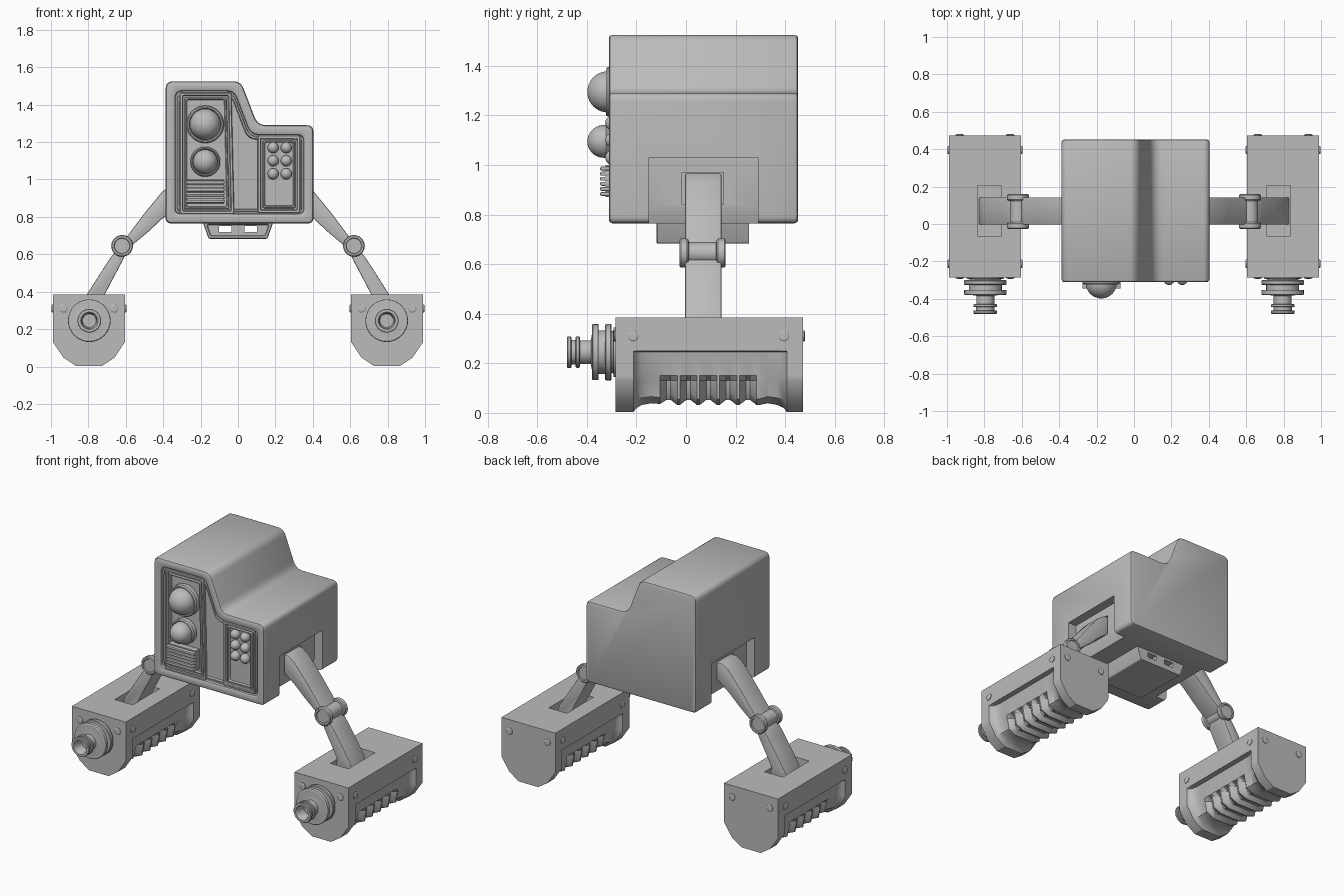
import bpy, bmesh, math
from mathutils import Vector

if "Cube" in bpy.data.objects:
    bpy.data.objects.remove(bpy.data.objects["Cube"])

grey = bpy.data.materials.new("plain grey")
grey.diffuse_color = (0.5, 0.5, 0.5, 1)
grey.use_nodes = True
grey.node_tree.nodes["Principled BSDF"].inputs["Base Color"].default_value = grey.diffuse_color


def apply(o, kind, **props):
    m = o.modifiers.new(kind, kind)
    for k, v in props.items():
        setattr(m, k, v)
    bpy.context.view_layer.objects.active = o
    bpy.ops.object.modifier_apply(modifier=m.name)


def loft(name, rings):
    """Skin a list of equal-length rings and cap both ends."""
    bm = bmesh.new()
    vs = [[bm.verts.new(p) for p in r] for r in rings]
    n = len(rings[0])
    for a, b in zip(vs, vs[1:]):
        for i in range(n):
            j = (i + 1) % n
            bm.faces.new((a[i], a[j], b[j], b[i]))
    bm.faces.new(vs[0])
    bm.faces.new(vs[-1])
    bmesh.ops.recalc_face_normals(bm, faces=bm.faces)
    me = bpy.data.meshes.new(name)
    bm.to_mesh(me)
    bm.free()
    me.materials.append(grey)
    o = bpy.data.objects.new(name, me)
    bpy.context.collection.objects.link(o)
    return o


def prism(name, pts, y0, y1):
    return loft(name, [[(x, y, z) for x, z in pts] for y in (y0, y1)])


def box(name, x0, x1, y0, y1, z0, z1):
    return prism(name, [(x0, z0), (x1, z0), (x1, z1), (x0, z1)], y0, y1)


def lathe(name, at, direction, profile, n=32):
    q = Vector(direction).to_track_quat('Z', 'Y')
    ang = [2 * math.pi * i / n for i in range(n)]
    return loft(name, [[Vector(at) + q @ Vector((r * math.cos(a), r * math.sin(a), h)) for a in ang]
                       for r, h in profile])


def outline(pts, d, y):
    """Offset a counter-clockwise x,z,radius outline inwards by d and round its corners."""
    out = []
    P = [Vector(p[:2]) for p in pts]
    for i, b in enumerate(P):
        e1 = (b - P[i - 1]).normalized()
        e2 = (P[(i + 1) % len(P)] - b).normalized()
        n1, n2 = Vector((-e1.y, e1.x)), Vector((-e2.y, e2.x))
        q = b + (n1 + n2) * d / (1 + n1.dot(n2))
        L = pts[i][2] * math.tan(e1.angle(e2) / 2)
        for k in range(7):
            t = k / 6
            p = q - e1 * L * (1 - t) ** 2 + e2 * L * t * t
            out.append((p.x, y, p.y))
    return out


def stepped(name, pts, steps):
    return loft(name, [outline(pts, d, y) for d, y in steps])


def cut(o, *cutters):
    for c in cutters:
        apply(o, 'BOOLEAN', object=c, operation='DIFFERENCE', solver='EXACT')
        bpy.data.objects.remove(c)


def mirrored(o):
    apply(o, 'MIRROR')
    return o


def dome(r, base, n=8):
    return [(max(r * math.cos(a), 0.0005), base + r * math.sin(a))
            for a in (math.pi / 2 * i / n for i in range(n + 1))]


# Head shell with a rounded stepped outline and recessed face
head_shape = [(-.387, .765, .03), (.403, .765, .03), (.403, 1.29, .035),
              (.105, 1.29, .07), (.015, 1.525, .06), (-.387, 1.525, .04)]
head = stepped("head", head_shape, [
    (.012, .452), (.004, .448), (0, .438), (0, -.298), (.004, -.307), (.012, -.311),
    (.04, -.311), (.05, -.306), (.053, -.29), (.06, -.29), (.064, -.298), (.072, -.298), (.076, -.285)])

# Arm recesses in both sides of the head
for s in (1, -1):
    o = .008
    pts = [(.5, .7), (.5, 1.03), (.335, 1.03), (.335, .83), (.29, .7)]
    cut(head, prism("recess_cutter", [(s * x + o, z) for x, z in pts], -.15, .29),
        box("slot_cutter", *sorted((s * .27 + o, s * .4 + o)), -.016, .152, .84, .97))

# Framed face panels
frame = [(0, -.28), (0, -.3), (.004, -.304), (.014, -.304), (.018, -.29), (.026, -.29),
         (.03, -.299), (.036, -.299), (.04, -.286)]
stepped("eye_panel", [(-.312, .815, .01), (-.02, .815, .01), (-.035, 1.465, .01), (-.312, 1.465, .01)], frame)
stepped("button_panel", [(.105, .82, .01), (.333, .82, .01), (.333, 1.237, .01), (.105, 1.237, .01)], frame)

# Eyes, each a collar with a dome
for name, z, ring, r in (("large_eye", 1.295, .1, .083), ("small_eye", 1.095, .08, .066)):
    lathe(name, (-.175, -.28, z), (0, -1, 0),
          [(ring, 0), (ring, .035), (ring - .006, .043), (r + .004, .043), (r, .034)] + dome(r, .118 - r, 10), 40)

# Mouth grille
box("grille_back", -.272, -.076, -.325, -.28, .87, 1.0)
for i in range(6):
    z = .883 + i * .0205
    slat = box("grille_slat", -.276, -.072, -.346, -.3, z - .008, z + .008)
    apply(slat, 'BEVEL', width=.005, segments=2)

# Six control buttons
for x in (.188, .258):
    for z in (1.17, 1.1, 1.03):
        lathe("button", (x, -.28, z), (0, -1, 0), [(.03, 0)] + dome(.03, .016, 6), 20)

# Vent box under the head, with two slots right through
vent = stepped("under_vent", [(-.157, .683, .012), (.157, .683, .012), (.19, .775, .01), (-.19, .775, .01)],
               [(0, .255), (0, -.115), (.004, -.12), (.014, -.12), (.018, -.112)])
for x in (-.0675, .0675):
    cut(vent, box("vent_cutter", x - .034, x + .034, -.3, .4, .718, .75))

# Upper and lower arms
arms = (("upper_arm", [(.3, .965), (.36, .965), (.405, .935), (.5, .82), (.59, .70), (.625, .66), (.6, .625),
                       (.57, .645), (.48, .72), (.405, .79), (.3, .87)]),
        ("lower_arm", [(.61, .65), (.645, .63), (.69, .57), (.745, .485), (.807, .386), (.83, .32),
                       (.69, .32), (.712, .386), (.66, .485), (.62, .56), (.598, .61)]))
for name, pts in arms:
    arm = prism(name, pts, -.004, .143)
    apply(arm, 'BEVEL', width=.006, segments=2)
    mirrored(arm)

# Elbow spool
mirrored(lathe("elbow", (.62, -.026, .645), (0, 1, 0), [
    (.04, .006), (.043, 0), (.053, 0), (.058, .005), (.058, .03), (.053, .036), (.044, .038), (.044, .148),
    (.053, .15), (.058, .156), (.058, .181), (.053, .186), (.043, .186), (.04, .18)]))

# Feet: full ends, ribbed and hollowed grip between them
CX = .797


def foot_ring(y, s, t):
    half = [(.193, .385), (.193, .25), (.193 - .03 * s, .245), (.193 - .05 * s, .15),
            (.192 - .05 * s - .03 * t, .13), (.137 - .01 * s - .025 * t, .048 + .01 * s + .02 * t),
            (.07, .003 + .03 * s + .015 * t)]
    return [(CX + x, y, z) for x, z in half] + [(CX - x, y, z) for x, z in reversed(half)]


stations = [(-.285, 0, 0), (-.212, 0, 0), (-.2, .5, .1), (-.18, .85, .2), (-.14, 1, .4), (-.105, 1, .2)]
for i in range(5):
    y = -.07 + .08 * i
    stations += [(y - .008, 1, 1.3), (y + .008, 1, 1.3), (y + .035, 1, -.1), (y + .045, 1, -.1)]
stations += [(.33, 1, .4), (.37, .85, .2), (.395, .5, .1), (.407, 0, 0), (.473, 0, 0)]
foot = loft("foot", [foot_ring(*s) for s in stations])
cut(foot, box("pocket_cutter", .708, .837, -.065, .207, .325, .5))
mirrored(foot)

# Nozzle on the front of each foot
mirrored(lathe("nozzle", (CX - .002, -.28, .245), (0, -1, 0), [
    (.1, 0), (.1, .012), (.085, .014), (.085, .02), (.11, .02), (.114, .024), (.114, .042), (.11, .046),
    (.088, .046), (.088, .072), (.113, .074), (.113, .096), (.107, .1), (.07, .1), (.048, .104), (.048, .148),
    (.06, .148), (.063, .151), (.063, .162), (.06, .165), (.05, .165), (.05, .182), (.06, .182), (.063, .185),
    (.063, .197), (.06, .2), (.046, .2), (.04, .19), (.036, .13)], 40))

# Bolts on all four sides of each foot
bolt = [(.022, -.005), (.022, .004), (.017, .0075), (.005, .008)]
for s in (1, -1):
    for y, d in ((-.285, -1), (.473, 1)):
        mirrored(lathe("end_bolt", (CX + s * .135, y, .31), (0, d, 0), bolt, 16))
    for y in (-.213, .395):
        mirrored(lathe("side_bolt", (CX + s * .193, y, .31), (s, 0, 0), bolt, 16))

# Smooth the curves and keep hard edges
for o in bpy.data.objects:
    o.select_set(True)
bpy.ops.object.shade_smooth_by_angle(angle=math.radians(32))
